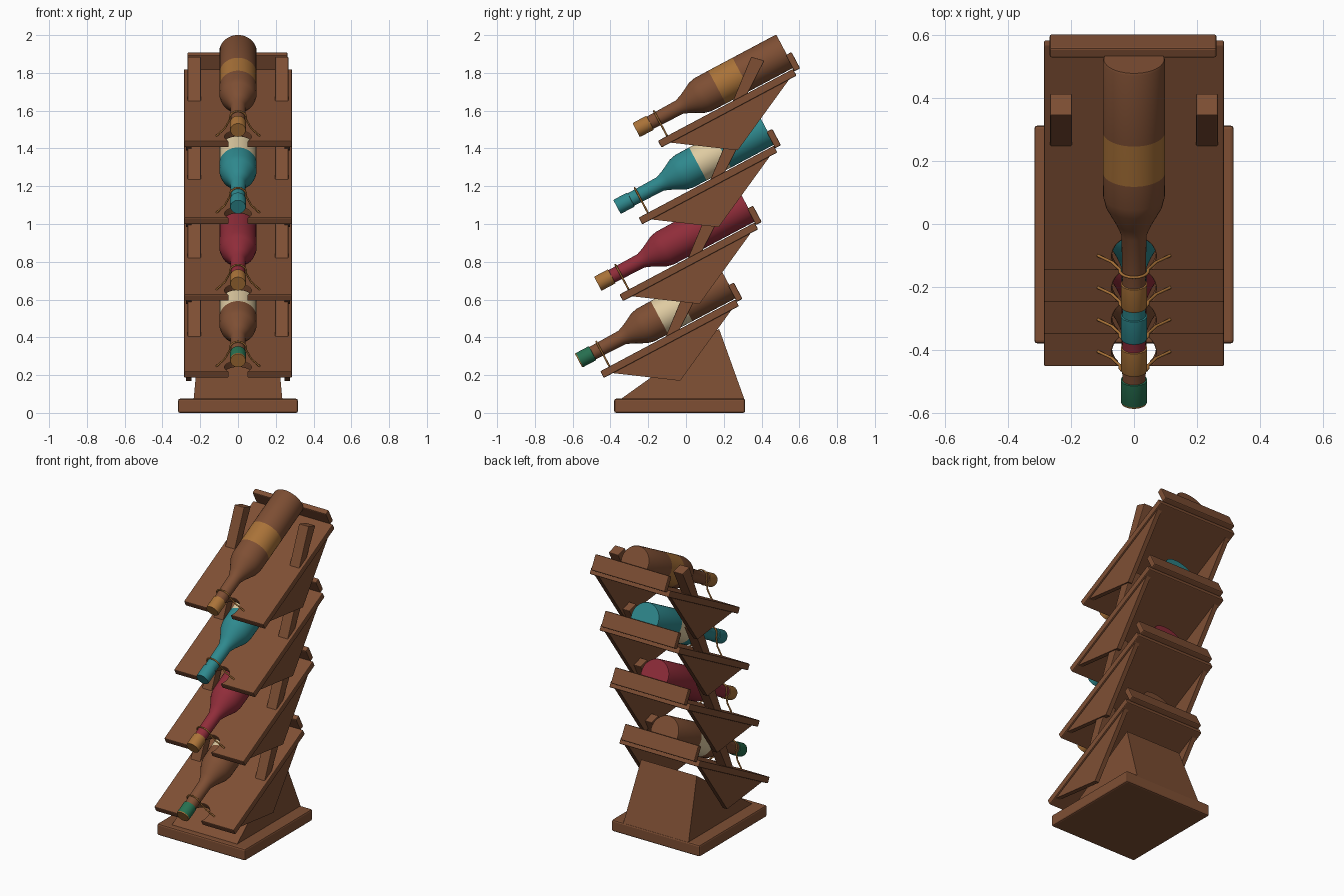
import bpy, bmesh
from math import radians, sin, cos, pi
from mathutils import Matrix, Vector

if "Cube" in bpy.data.objects:
    bpy.data.objects.remove(bpy.data.objects["Cube"], do_unlink=True)


def material(name, rgb):
    m = bpy.data.materials.new(name)
    m.use_nodes = True
    m.diffuse_color = (*rgb, 1)
    bsdf = m.node_tree.nodes["Principled BSDF"]
    bsdf.inputs["Base Color"].default_value = (*rgb, 1)
    bsdf.inputs["Roughness"].default_value = 0.6
    return m


WOOD = material("walnut_brown", (0.21, 0.078, 0.034))
GOLD = material("amber_gold", (0.40, 0.17, 0.04))
TEAL = material("teal_glass", (0.028, 0.25, 0.27))
RED = material("wine_red", (0.28, 0.026, 0.042))
CREAM = material("cream_label", (0.74, 0.60, 0.36))
GREEN = material("green_foil", (0.02, 0.16, 0.08))


def finish(name, bm, mats, matrix=None, bevel=0):
    bmesh.ops.recalc_face_normals(bm, faces=bm.faces)
    mesh = bpy.data.meshes.new(name)
    bm.to_mesh(mesh)
    bm.free()
    for m in mats:
        mesh.materials.append(m)
    ob = bpy.data.objects.new(name, mesh)
    bpy.context.collection.objects.link(ob)
    if matrix is not None:
        ob.matrix_world = matrix
    if bevel:
        mod = ob.modifiers.new("soft_edges", "BEVEL")
        mod.width, mod.segments = bevel, 2
        mod.limit_method = "ANGLE"
    return ob


def prism(name, outline, push, matrix=None, bevel=0):
    """Solid made by pushing a flat outline along a vector."""
    bm = bmesh.new()
    face = bm.faces.new([bm.verts.new(p) for p in outline])
    ext = bmesh.ops.extrude_face_region(bm, geom=[face])["geom"]
    moved = [v for v in ext if isinstance(v, bmesh.types.BMVert)]
    bmesh.ops.translate(bm, verts=moved, vec=Vector(push))
    return finish(name, bm, [WOOD], matrix, bevel)


def box(name, lo, hi, matrix=None, bevel=0.006):
    (x0, y0, z0), (x1, y1, z1) = lo, hi
    outline = [(x0, y0, z0), (x1, y0, z0), (x1, y1, z0), (x0, y1, z0)]
    return prism(name, outline, (0, 0, z1 - z0), matrix, bevel)


AXIS_N = 0.144    # height of the bottle axis above the shelf underside
SIDES = 40


def bottle(name, matrix, glass, label, foil, tip):
    # Rings from mouth to base: position, radius, colour of the band after it
    rings = [(-0.075, 0.040, tip), (-0.069, 0.042, foil), (0.008, 0.042, foil),
             (0.009, 0.037, glass), (0.185, 0.040, glass), (0.225, 0.056, glass),
             (0.290, 0.090, glass), (0.325, 0.098, glass), (0.410, 0.099, label),
             (0.555, 0.099, glass), (0.810, 0.099, glass), (0.817, 0.096, glass)]
    mats = list(dict.fromkeys([glass, label, foil, tip]))
    bm = bmesh.new()
    loops = []
    for u, r, _ in rings:
        loops.append([bm.verts.new((r * cos(2 * pi * i / SIDES), u,
                                    AXIS_N + r * sin(2 * pi * i / SIDES)))
                      for i in range(SIDES)])
    for k in range(len(rings) - 1):
        a, b = loops[k], loops[k + 1]
        for i in range(SIDES):
            j = (i + 1) % SIDES
            f = bm.faces.new((a[i], a[j], b[j], b[i]))
            f.material_index = mats.index(rings[k][2])
    bm.faces.new(loops[0]).material_index = mats.index(tip)
    bm.faces.new(loops[-1]).material_index = mats.index(glass)
    ob = finish(name, bm, mats, matrix)
    bpy.ops.object.select_all(action="DESELECT")
    ob.select_set(True)
    bpy.context.view_layer.objects.active = ob
    bpy.ops.object.shade_smooth_by_angle(angle=radians(30))


def wire(name, matrix):
    # Thin tie from the shelf over the neck and back down
    u, r = 0.055, 0.045
    arc = [radians(a) for a in range(-10, 191, 20)]
    pts = [(0.115, 0.04), (0.07, 0.085)]
    pts += [(r * cos(a), AXIS_N + r * sin(a)) for a in arc]
    pts += [(-0.07, 0.085), (-0.115, 0.04)]
    cu = bpy.data.curves.new(name, "CURVE")
    cu.dimensions = "3D"
    cu.bevel_depth, cu.bevel_resolution, cu.use_fill_caps = 0.005, 1, True
    sp = cu.splines.new("POLY")
    sp.points.add(len(pts) - 1)
    for p, (x, n) in zip(sp.points, pts):
        p.co = (x, u, n, 1)
    cu.materials.append(GOLD)
    ob = bpy.data.objects.new(name, cu)
    bpy.context.collection.objects.link(ob)
    ob.matrix_world = matrix


# Base plate and wedge-shaped pedestal
box("base_plate", (-0.317, -0.38, 0), (0.317, 0.313, 0.075), bevel=0.01)
bm = bmesh.new()
for s in (-1, 1):
    for x, y, z in ((0.235, -0.35, 0.07), (0.235, 0.31, 0.07), (0.20, 0.175, 0.445)):
        bm.verts.new((s * x, y, z))
bmesh.ops.convex_hull(bm, input=bm.verts)
bmesh.ops.dissolve_limit(bm, angle_limit=0.01, verts=bm.verts, edges=bm.edges)
finish("pedestal", bm, [WOOD])

# Shelf outline with a round notch for the bottle neck
HALF, LENGTH, THICK = 0.286, 0.81, 0.04
notch = [(0.07 * sin(a), 0.05 - 0.07 * cos(a), 0)
         for a in (radians(44 + 272 * i / 20) for i in range(21))]
notch[0] = (notch[0][0], 0, 0)
notch[-1] = (notch[-1][0], 0, 0)
shelf_outline = [(HALF, 0, 0), (HALF, LENGTH, 0), (-HALF, LENGTH, 0),
                 (-HALF, 0, 0)] + notch[::-1]

# Bottle colours from the lowest shelf up: glass, label, foil, tip
bottles = [(WOOD, CREAM, GREEN, GOLD), (RED, RED, GOLD, GOLD),
           (TEAL, CREAM, TEAL, TEAL), (WOOD, GOLD, GOLD, GOLD)]

for k, colours in enumerate(bottles):
    origin = Vector((0, -0.435 + 0.1017 * k, 0.185 + 0.4067 * k))
    upright = Matrix.Translation(origin)
    tilt = upright @ Matrix.Rotation(radians(28), 4, "X")
    n = str(k + 1)

    prism("shelf_" + n, shelf_outline, (0, 0, THICK), tilt, 0.005)
    box("back_rail_" + n, (-0.268, 0.81, 0.025), (0.262, 0.845, 0.123), tilt)

    for side, s in (("left", 1), ("right", -1)):
        # Triangular bracket under the shelf
        tri = [(s * 0.245, u, h) for u, h in ((0.04, 0.01), (0.35, -0.203), (0.785, 0.01))]
        prism(f"{side}_bracket_{n}", tri, (s * 0.03, 0, 0), tilt)
        # Leaning post above the shelf
        d = -0.013 * (3 - k)
        post = [(s * 0.197, y + d, z) for y, z in
                ((0.365, 0.215), (0.435, 0.245), (0.545, 0.46), (0.475, 0.48))]
        prism(f"{side}_post_{n}", post, (s * 0.07, 0, 0), upright, 0.004)

    bottle("bottle_" + n, tilt, *colours)
    wire("neck_wire_" + n, tilt)
